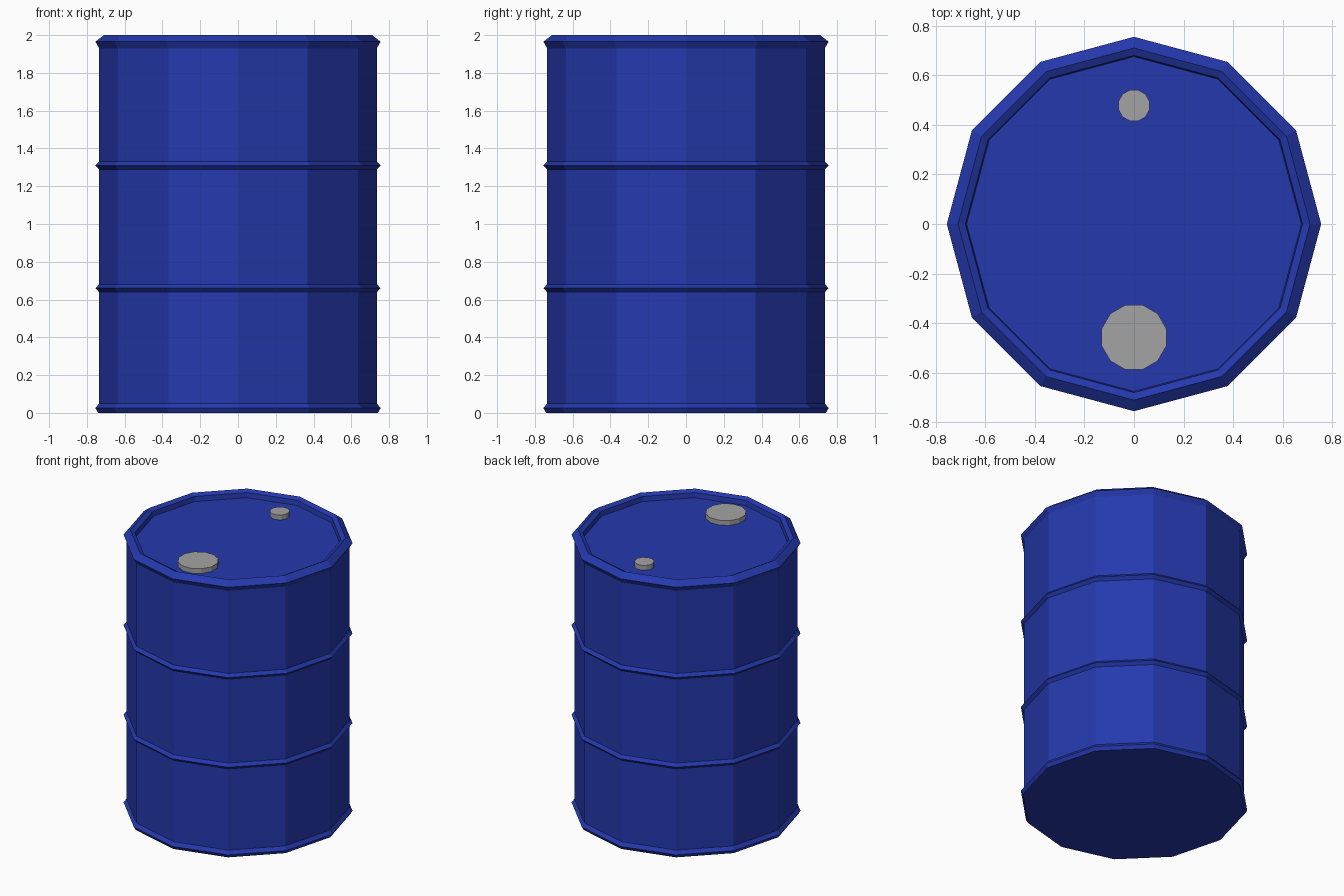
import bpy, bmesh, math

if "Cube" in bpy.data.objects:
    bpy.data.objects.remove(bpy.data.objects["Cube"])

def material(name, rgb):
    m = bpy.data.materials.new(name)
    m.diffuse_color = (*rgb, 1)
    m.use_nodes = True
    m.node_tree.nodes["Principled BSDF"].inputs["Base Color"].default_value = m.diffuse_color
    return m

blue = material("drum blue", (0.018, 0.040, 0.420))
grey = material("cap grey", (0.370, 0.370, 0.370))

def lathe(name, profile, mat, sides=12, phase=0.0, centre=(0, 0)):
    """Revolve an (r, z) profile into a flat-faced solid, capped at both ends."""
    bm = bmesh.new()
    rings = []
    for r, z in profile:
        rings.append([bm.verts.new((centre[0] + r * math.cos(phase + 2 * math.pi * i / sides),
                                    centre[1] + r * math.sin(phase + 2 * math.pi * i / sides), z))
                      for i in range(sides)])
    for a, b in zip(rings, rings[1:]):
        for i in range(sides):
            j = (i + 1) % sides
            bm.faces.new((a[i], a[j], b[j], b[i]))
    bm.faces.new(rings[0][::-1])
    bm.faces.new(rings[-1])
    mesh = bpy.data.meshes.new(name)
    bm.to_mesh(mesh)
    bm.free()
    mesh.materials.append(mat)
    ob = bpy.data.objects.new(name, mesh)
    bpy.context.collection.objects.link(ob)
    return ob

# Drum: bottom lip, two rolling hoops, top rim and recessed lid
R, HOOP = 0.735, 0.755
profile = [(0.74, 0.0), (HOOP, 0.025), (R, 0.05)]
for z in (0.66, 1.31):
    profile += [(R, z - 0.021), (HOOP, z), (R, z + 0.021)]
profile += [(R, 1.93), (HOOP, 1.965), (0.71, 2.0), (0.68, 1.985), (0.675, 1.95)]
lathe("drum_body", profile, blue)

# Two bung caps on the lid
for name, y, r in (("large_cap", -0.457, 0.135), ("small_cap", 0.478, 0.065)):
    lathe(name, [(r, 1.945), (r, 1.985)], grey, phase=math.radians(15), centre=(0, y))
